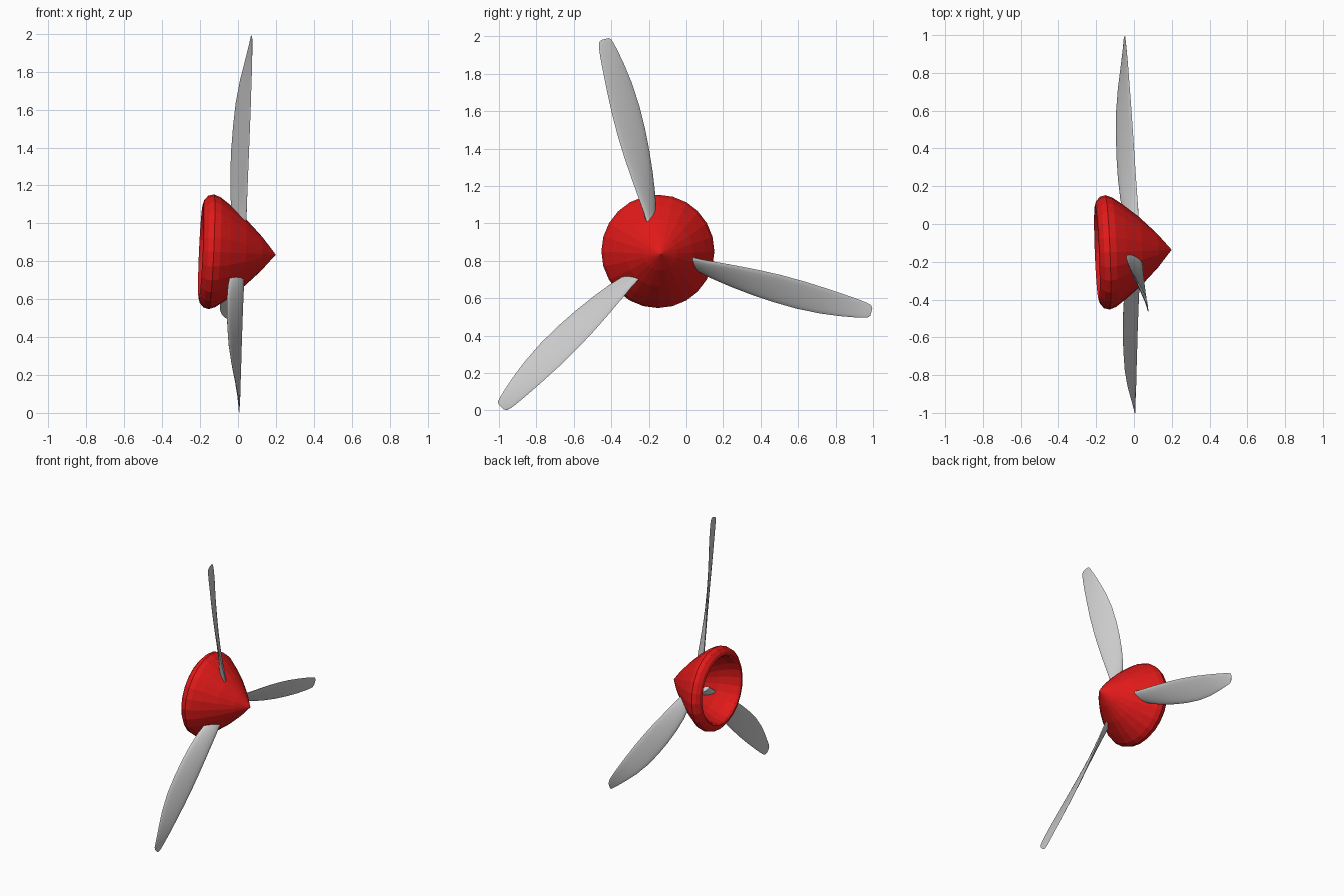
import bpy, bmesh, math
from mathutils import Matrix, Vector

if "Cube" in bpy.data.objects:
    bpy.data.objects.remove(bpy.data.objects["Cube"])

# Slightly tilted shaft: local X is the spin axis
axis = Vector((1, 0.04, -0.045)).normalized()
side = Vector((0, 0, 1)).cross(axis).normalized()
up = axis.cross(side)
frame = Matrix((axis, side, up)).transposed().to_4x4()
frame.translation = Vector((-0.14, -0.15, 0.85))


def make_object(name, rings, caps, closed):
    """Skin a list of equal-length point rings into a mesh."""
    bm = bmesh.new()
    loops = [[bm.verts.new(p) for p in ring] for ring in rings]
    n = len(rings[0])
    pairs = list(zip(loops, loops[1:]))
    if closed:
        pairs.append((loops[-1], loops[0]))
    for a, b in pairs:
        for i in range(n):
            j = (i + 1) % n
            bm.faces.new((a[i], a[j], b[j], b[i]))
    if caps:
        bm.faces.new(loops[0])
        bm.faces.new(loops[-1])
    bmesh.ops.remove_doubles(bm, verts=bm.verts, dist=1e-5)
    bmesh.ops.recalc_face_normals(bm, faces=bm.faces)
    mesh = bpy.data.meshes.new(name)
    bm.to_mesh(mesh)
    bm.free()
    obj = bpy.data.objects.new(name, mesh)
    bpy.context.collection.objects.link(obj)
    obj.matrix_world = frame
    return obj


# Hollow nose cone: (distance along axis, radius), tip to rim to inner apex
profile = [(0.34, 0), (0.265, 0.09), (0.175, 0.18), (0.09, 0.25), (0.035, 0.29),
           (0, 0.303), (-0.03, 0.295), (-0.05, 0.272), (-0.056, 0.25),
           (-0.045, 0.238), (0.02, 0.222), (0.09, 0.185), (0.17, 0.12), (0.25, 0)]
SIDES = 24
rings = [[(x, r * math.cos(2 * math.pi * i / SIDES), r * math.sin(2 * math.pi * i / SIDES))
          for i in range(SIDES)] for x, r in profile]
spinner = make_object("nose_cone", rings, False, False)
red = bpy.data.materials.new("red_paint")
red.diffuse_color = (0.75, 0.01, 0.01, 1)
red.use_nodes = True
red.node_tree.nodes["Principled BSDF"].inputs["Base Color"].default_value = red.diffuse_color
spinner.data.materials.append(red)

# Blade stations: span, leading v, leading x, trailing v, trailing x, thickness
stations = [(0.09, -0.020, 0.022, 0.028, -0.045, 0.034),
            (0.23, -0.027, 0.023, 0.040, -0.056, 0.030),
            (0.31, -0.036, 0.021, 0.058, -0.065, 0.027),
            (0.42, -0.047, 0.019, 0.073, -0.071, 0.024),
            (0.54, -0.057, 0.017, 0.084, -0.072, 0.021),
            (0.66, -0.063, 0.015, 0.090, -0.069, 0.018),
            (0.79, -0.064, 0.013, 0.090, -0.062, 0.015),
            (0.92, -0.060, 0.010, 0.080, -0.046, 0.012),
            (1.02, -0.055, 0.008, 0.065, -0.028, 0.010),
            (1.10, -0.050, 0.005, 0.049, -0.014, 0.008),
            (1.145, -0.045, 0.003, 0.038, -0.007, 0.006),
            (1.170, -0.038, 0.002, 0.030, -0.004, 0.005),
            (1.180, -0.022, 0.001, 0.018, -0.002, 0.003)]
SECTION = 16


def blade(name, angle):
    span = Vector((0, math.cos(angle), math.sin(angle)))
    chord = Vector((0, span.z, -span.y))
    rings = []
    for s, v0, x0, v1, x1, thick in stations:
        ring = []
        normal = Vector((v1 - v0, x0 - x1)).normalized()
        for i in range(SECTION):
            a = 2 * math.pi * i / SECTION
            f = (1 - math.cos(a)) / 2
            h = thick / 2 * math.sin(a)
            v = v0 + (v1 - v0) * f + normal.y * h
            x = x0 + (x1 - x0) * f + normal.x * h
            ring.append(span * s + chord * v + Vector((0.15 + x, 0, 0)))
        rings.append(ring)
    return make_object(name, rings, True, False)


# Three twisted blades
blades = [blade(f"blade_{k + 1}", math.radians(104.2 + 120 * k)) for k in range(3)]
bpy.ops.object.select_all(action='DESELECT')
for b in blades:
    b.select_set(True)
bpy.context.view_layer.objects.active = blades[0]
bpy.ops.object.shade_smooth_by_angle(angle=math.radians(40))
